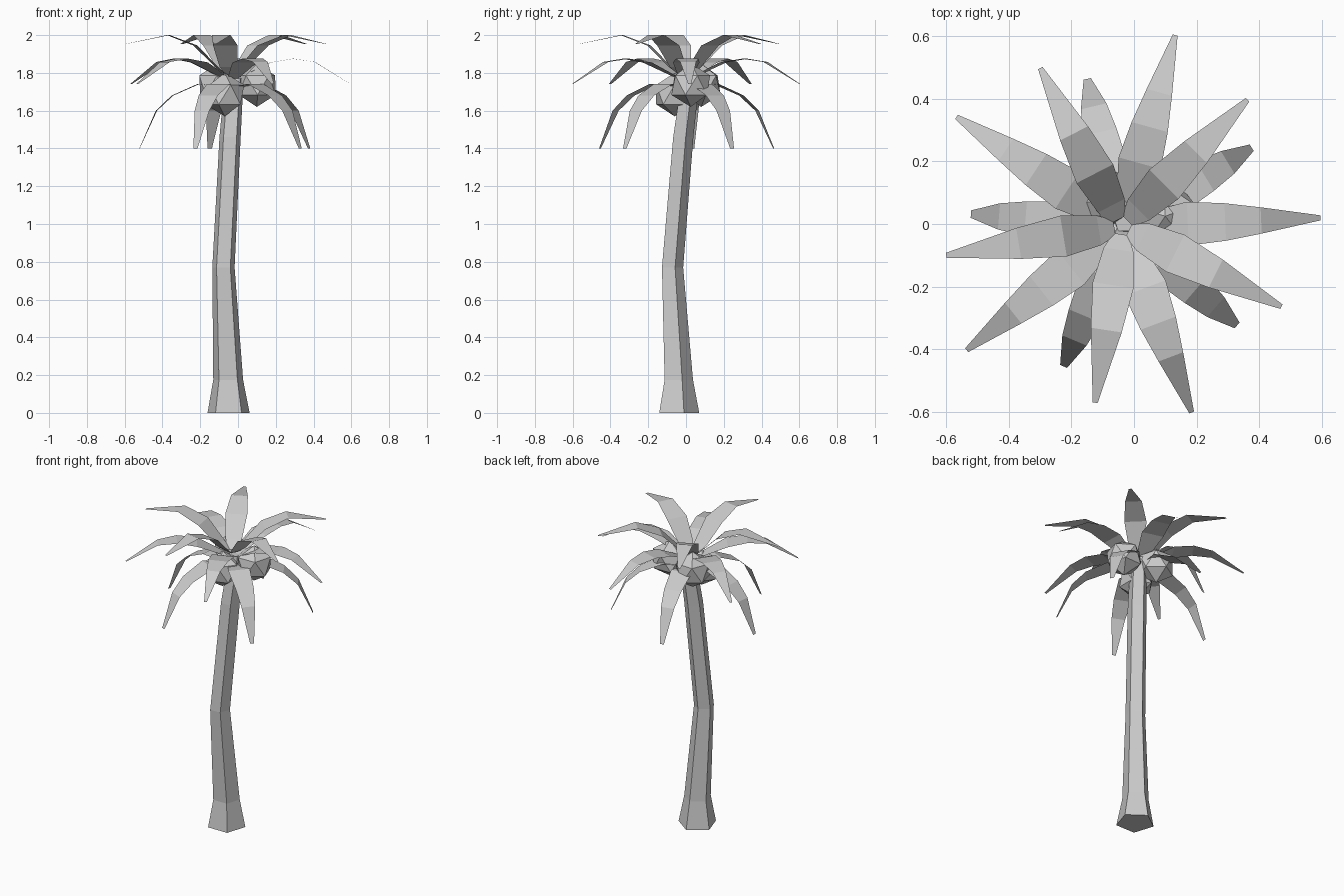
import bpy, bmesh
from math import sin, cos, radians
from mathutils import Matrix, Vector

if "Cube" in bpy.data.objects:
    bpy.data.objects.remove(bpy.data.objects["Cube"])


def finish(name, bm):
    mesh = bpy.data.meshes.new(name)
    bm.to_mesh(mesh)
    bm.free()
    obj = bpy.data.objects.new(name, mesh)
    bpy.context.collection.objects.link(obj)
    return obj


# Trunk: bent five-sided column, one ring per (x, y, z, radius)
rings = [(-0.05, -0.047, 0.0, 0.117), (-0.052, -0.046, 0.175, 0.083),
         (-0.077, -0.077, 0.77, 0.062), (-0.042, -0.02, 1.46, 0.059),
         (-0.02, 0.02, 1.77, 0.052)]
bm = bmesh.new()
loops = [[bm.verts.new((x + r * cos(radians(90 + 72 * i)), y + r * sin(radians(90 + 72 * i)), z))
          for i in range(5)] for x, y, z, r in rings]
for low, high in zip(loops, loops[1:]):
    for i in range(5):
        j = (i + 1) % 5
        bm.faces.new((low[i], low[j], high[j], high[i]))
bm.faces.new(loops[0][::-1])
bm.faces.new(loops[-1])
finish("trunk", bm)

# Coconuts: faceted balls under the crown
coconuts = [(0.10, 0.025, 1.735, 20), (-0.07, -0.06, 1.685, 0), (-0.105, 0.08, 1.735, 50)]
for n, (x, y, z, turn) in enumerate(coconuts):
    bm = bmesh.new()
    bmesh.ops.create_icosphere(
        bm, subdivisions=1, radius=0.115,
        matrix=Matrix.Translation((x, y, z)) @ Matrix.Rotation(radians(turn), 4, 'Z'))
    finish(f"coconut_{n + 1}", bm)

# Fronds: three tiers of five flat leaves; profile is (radius, height, half width)
tiers = {
    "upper": (45.3, [(0.025, 1.79, 0.025), (0.075, 1.83, 0.048), (0.19, 1.945, 0.066),
                     (0.335, 2.0, 0.05), (0.57, 1.952, 0.008)]),
    "middle": (2.5, [(0.03, 1.77, 0.03), (0.21, 1.855, 0.07), (0.33, 1.875, 0.06),
                     (0.445, 1.858, 0.042), (0.635, 1.74, 0.008)]),
    "lower": (31.3, [(0.02, 1.72, 0.03), (0.17, 1.742, 0.066), (0.31, 1.68, 0.055),
                     (0.395, 1.6, 0.042), (0.485, 1.40, 0.012)]),
}
crown = Vector((-0.038, -0.008, 0))
for tier, (start, profile) in tiers.items():
    for n in range(5):
        a = radians(start + 72 * n)
        out, side = Vector((cos(a), sin(a), 0)), Vector((-sin(a), cos(a), 0))
        bm = bmesh.new()
        rows = []
        for r, z, w in profile:
            mid = crown + out * r + Vector((0, 0, z))
            rows.append([bm.verts.new(mid - side * w), bm.verts.new(mid + side * w)])
        for p, q in zip(rows, rows[1:]):
            bm.faces.new((p[0], q[0], q[1], p[1]))
        finish(f"{tier}_frond_{n + 1}", bm)
